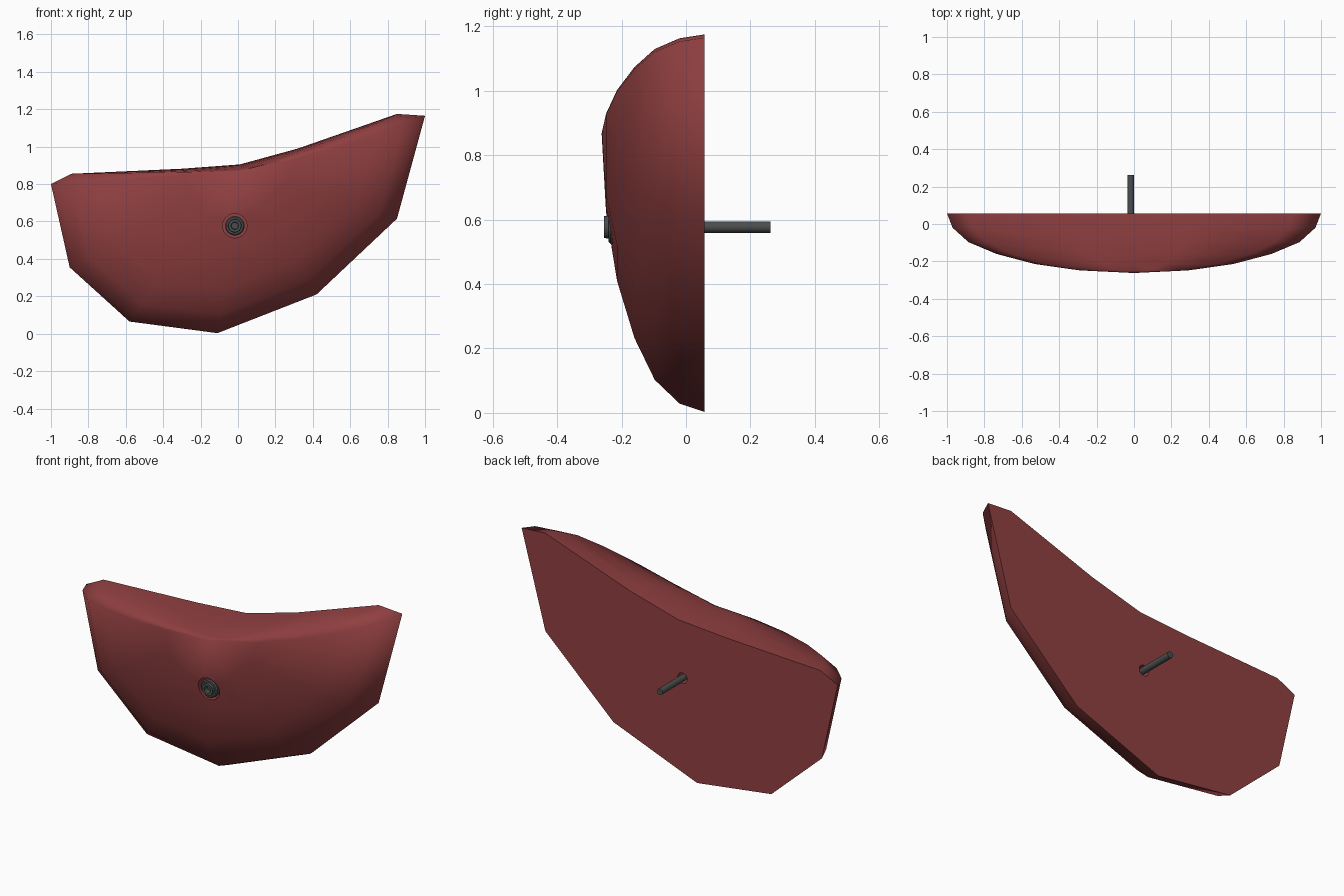
import bpy, bmesh, math

cube = bpy.data.objects.get("Cube")
if cube:
    bpy.data.objects.remove(cube, do_unlink=True)


def material(name, colour, roughness):
    m = bpy.data.materials.new(name)
    m.use_nodes = True
    m.diffuse_color = (*colour, 1)
    bsdf = m.node_tree.nodes["Principled BSDF"]
    bsdf.inputs["Base Color"].default_value = (*colour, 1)
    bsdf.inputs["Roughness"].default_value = roughness
    return m


RED = material("brick red", (0.28, 0.05, 0.052), 0.7)
GREY = material("dark grey metal", (0.07, 0.075, 0.075), 0.5)


def make_object(name, bm, mat):
    bmesh.ops.recalc_face_normals(bm, faces=bm.faces[:])
    mesh = bpy.data.meshes.new(name)
    bm.to_mesh(mesh)
    bm.free()
    mesh.materials.append(mat)
    obj = bpy.data.objects.new(name, mesh)
    bpy.context.collection.objects.link(obj)
    return obj


def bridge(bm, a, b):
    n = len(a)
    for i in range(n):
        j = (i + 1) % n
        bm.faces.new((a[i], a[j], b[j], b[i]))


BOLT_X, BOLT_Z = -0.017, 0.577


def turned(name, profile, mat, sides=24):
    """Closed turned part along y, from (radius, y) pairs."""
    bm = bmesh.new()
    rings = []
    for r, y in profile:
        angles = [2 * math.pi * i / sides for i in range(sides)]
        rings.append([bm.verts.new((BOLT_X + r * math.cos(a), y, BOLT_Z + r * math.sin(a)))
                      for a in angles])
    for a, b in zip(rings, rings[1:]):
        bridge(bm, a, b)
    bm.faces.new(rings[0])
    bm.faces.new(rings[-1])
    return make_object(name, bm, mat)


# Body: back outline shrinking in steps towards the middle of the front lip
OUTLINE = [(-1, 0.80), (-0.89, 0.855), (-0.3, 0.882), (0.01, 0.905), (0.32, 0.99),
           (0.85, 1.175), (1, 1.165), (0.85, 0.615), (0.42, 0.21), (-0.11, 0.003),
           (-0.58, 0.065), (-0.9, 0.355)]
STEPS = [(1, 0.057), (0.97, -0.02), (0.885, -0.097), (0.735, -0.16),
         (0.53, -0.214), (0.29, -0.248)]
APEX_Z = 0.868

bm = bmesh.new()
rings = []
for s, y in STEPS:
    ring = []
    for x, z in OUTLINE:
        dz = z - APEX_Z
        ring.append(bm.verts.new((x * s, y, APEX_Z + dz * (s ** 1.3 if dz > 0 else s))))
    rings.append(ring)
for a, b in zip(rings, rings[1:]):
    bridge(bm, a, b)
apex = bm.verts.new((0, -0.262, APEX_Z))
last = rings[-1]
for i in range(len(last)):
    bm.faces.new((last[i], last[(i + 1) % len(last)], apex))
for f in bm.faces:
    f.smooth = True
back = bm.faces.new(rings[0])
for e in back.edges:
    e.smooth = False
body = make_object("hold_body", bm, RED)

# Counterbored bolt hole
cutter = turned("bolt_hole_cutter", [(0.065, -0.4), (0.065, -0.19), (0.03, -0.19), (0.03, 0.2)], RED)
cutter.hide_render = True
mod = body.modifiers.new("bolt_hole", "BOOLEAN")
mod.operation = "DIFFERENCE"
mod.solver = "EXACT"
mod.object = cutter
bpy.context.view_layer.objects.active = body
bpy.ops.object.modifier_apply(modifier=mod.name)
bpy.data.objects.remove(cutter, do_unlink=True)

# Bolt: shaft, flanged head and recessed socket
bolt = turned("bolt", [(0.018, 0.262), (0.018, -0.19), (0.052, -0.19), (0.052, -0.234),
                       (0.046, -0.24), (0.036, -0.24), (0.034, -0.254), (0.02, -0.254),
                       (0.018, -0.225)], GREY)
bpy.ops.object.select_all(action="DESELECT")
bolt.select_set(True)
bpy.context.view_layer.objects.active = bolt
bpy.ops.object.shade_smooth_by_angle(angle=math.radians(30))
